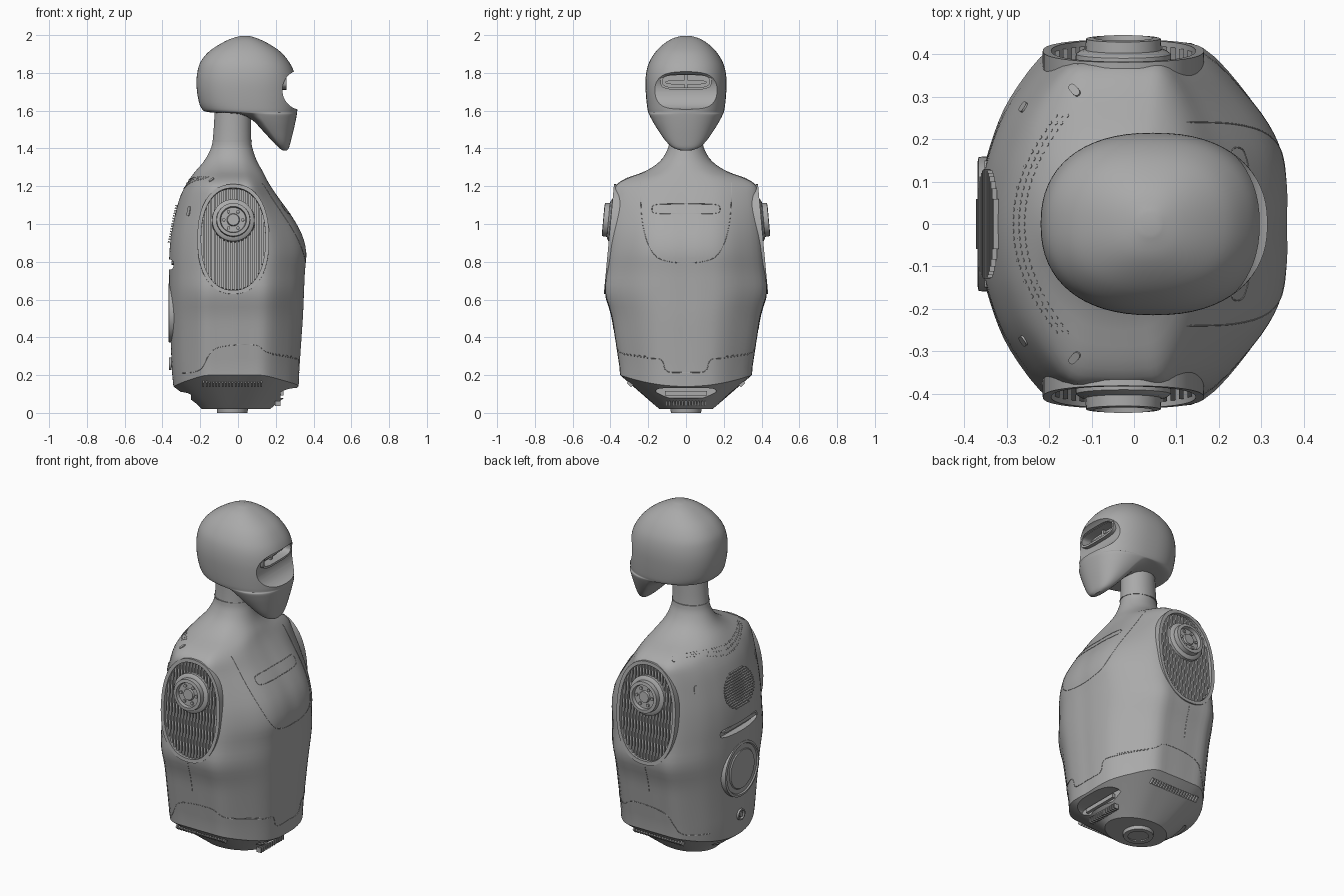
import bpy, bmesh
from math import cos, sin, pi, radians, copysign
from mathutils import Vector, Matrix
from mathutils.bvhtree import BVHTree

if "Cube" in bpy.data.objects:
    bpy.data.objects.remove(bpy.data.objects["Cube"])

grey = bpy.data.materials.new("shell grey")
grey.use_nodes = True
grey.diffuse_color = (0.4, 0.4, 0.4, 1)
grey.node_tree.nodes["Principled BSDF"].inputs["Base Color"].default_value = grey.diffuse_color


def frame(origin, u, v, w):
    m = Matrix((u, v, w)).transposed().to_4x4()
    m.translation = origin
    return m


def superpoint(t, k):
    c, s = cos(t), sin(t)
    return copysign(abs(c) ** (2 / k), c), copysign(abs(s) ** (2 / k), s)


def loop(a, b, w, cu=0, cv=0, k=2, n=32):
    """Superellipse loop in local coordinates."""
    pts = [superpoint(2 * pi * i / n, k) for i in range(n)]
    return [Vector((cu + a * p, cv + b * q, w)) for p, q in pts]


def bar(a, b, w0, w1, cu=0, cv=0):
    """Box made of two rectangular loops."""
    return [[Vector((cu + a * p, cv + b * q, w)) for p, q in ((-1, -1), (1, -1), (1, 1), (-1, 1))]
            for w in (w0, w1)]


def ring(a, b, t, w0, w1, k=2, n=48, cv=0):
    """Closed band: outer wall, face, inner wall, back."""
    return [loop(a - d, b - d, w, 0, cv, k, n) for d, w in ((0, w0), (0, w1), (t, w1), (t, w0), (0, w0))]


def loft(name, groups, m=Matrix(), mirror=False, angle=35):
    """Skin each group of loops into a closed solid, all in one object."""
    bm = bmesh.new()
    for loops in groups:
        closed = loops[0] == loops[-1]
        rows = [[bm.verts.new(m @ p) for p in l] for l in (loops[:-1] if closed else loops)]
        if closed:
            rows.append(rows[0])
        else:
            bm.faces.new(rows[0])
            bm.faces.new(rows[-1])
        for r, q in zip(rows, rows[1:]):
            for i in range(len(r)):
                j = (i + 1) % len(r)
                bm.faces.new((r[i], r[j], q[j], q[i]))
    bmesh.ops.recalc_face_normals(bm, faces=bm.faces)
    me = bpy.data.meshes.new(name)
    bm.to_mesh(me)
    bm.free()
    me.materials.append(grey)
    ob = bpy.data.objects.new(name, me)
    bpy.context.collection.objects.link(ob)
    if mirror:
        mod = ob.modifiers.new("mirror", "MIRROR")
        mod.use_axis = (False, True, False)
    smooth(ob, angle)
    return ob


def smooth(ob, angle=35):
    bpy.ops.object.select_all(action="DESELECT")
    ob.select_set(True)
    bpy.context.view_layer.objects.active = ob
    bpy.ops.object.shade_smooth_by_angle(angle=radians(angle))


def cut(ob, groups, m, mirror=False):
    cutter = loft("cutter", groups, m, mirror)
    cutter.hide_render = True
    mod = ob.modifiers.new("cut", "BOOLEAN")
    mod.operation, mod.object, mod.solver = "DIFFERENCE", cutter, "EXACT"
    bpy.context.view_layer.objects.active = ob
    bpy.ops.object.modifier_apply(modifier=mod.name)
    bpy.data.objects.remove(cutter)
    smooth(ob)


def spline(rows, steps, closed=False):
    """Catmull-Rom resampling of a list of tuples."""
    n, out = len(rows), []
    at = lambda i: Vector(rows[i % n] if closed else rows[max(0, min(n - 1, i))])
    for i in range(n if closed else n - 1):
        a, b, c, d = (at(i + j) for j in (-1, 0, 1, 2))
        for s in range(steps):
            t = s / steps
            out.append(0.5 * (2 * b + (c - a) * t + (2 * a - 5 * b + 4 * c - d) * t * t
                              + (3 * b - a - 3 * c + d) * t ** 3))
    return out if closed else out + [at(n - 1)]


# Torso: faceted oval section that becomes an ellipse at the neck
half = [(1, 0), (1, .22), (.95, .46), (.79, .7), (.5, .97), (.2, 1), (-.2, 1), (-.5, .97),
        (-.78, .7), (-.92, .44), (-.98, .22), (-1, 0)]
section = spline(half + [(x, -y) for x, y in half[-2:0:-1]], 4, True)


def torso_ring(z, back, front, width, blend, lift=0):
    cx, pts = -0.025, []
    for p in section:
        q = p.lerp(p.normalized(), blend)
        pts.append(Vector((cx + q.x * (front - cx if q.x > 0 else cx - back), q.y * width,
                           z + lift * q.y ** 2)))
    return pts


# height, back, front, half width, roundness
body = [(.22, -.35, .323, .352, 0), (.4, -.357, .335, .375, 0), (.52, -.362, .343, .395, 0),
        (.64, -.365, .348, .428, 0), (.75, -.365, .353, .418, 0), (.85, -.363, .36, .409, 0),
        (.95, -.353, .335, .4, 0), (1.05, -.333, .278, .39, 0), (1.14, -.308, .213, .382, 0),
        (1.2, -.28, .173, .373, .1), (1.24, -.255, .15, .32, .3), (1.28, -.225, .13, .215, .6),
        (1.33, -.182, .102, .14, .9), (1.39, -.148, .08, .1, 1), (1.45, -.133, .07, .088, 1),
        (1.62, -.122, .07, .085, 1)]
rows = [torso_ring(.02, -.19, .17, .14, 1), torso_ring(.045, -.215, .2, .17, .8),
        torso_ring(.14, -.342, .32, .348, 0, .06)]
rows += [torso_ring(*r, .03 * max(0, 1 - i / 3)) for i, r in enumerate(spline(body, 3))]
torso = loft("torso", [rows])
bm = bmesh.new()
bm.from_mesh(torso.data)
surface = BVHTree.FromBMesh(bm)
bm.free()

# Shoulder sockets: recessed oval grilles with a hub
tilt = radians(5.3)
side = frame((-.025, .402, .92), (1, 0, 0), (0, -sin(tilt), cos(tilt)), (0, cos(tilt), sin(tilt)))
cut(torso, [[loop(.172, .272, w, k=2.3, n=48) for w in (-.04, .1)]], side, True)
loft("shoulder_rim", [ring(.19, .292, .02, -.045, .006, 2.3, 64)], side, True)
slats = []
for i in range(-8, 9):
    u = i * .0195
    v = .268 * (1 - abs(u / .172) ** 2.3) ** (1 / 2.3)
    slats.append(bar(.0055, v, -.042, -.006, u))
loft("shoulder_grille", slats, side, True)
hub = [loop(r, r, w, 0, .1) for r, w in ((.115, -.045), (.112, .008), (.1, .016), (.09, .018), (.088, .044),
                                         (.07, .046), (.066, .026), (.034, .026), (.03, .036))]
loft("shoulder_hub", [hub], side, True)
bolts = [[loop(.009, .009, w, .05 * cos(i * pi / 3), .1 + .05 * sin(i * pi / 3), n=8) for w in (.02, .034)]
         for i in range(6)]
loft("hub_bolts", bolts, side, True)

# Underside: slots, vents and mounting plate
front = lambda x, z: frame((x, 0, z), (0, 1, 0), (0, 0, 1), (1, 0, 0))
rear = lambda x, z: frame((x, 0, z), (0, 1, 0), (0, 0, 1), (-1, 0, 0))
cut(torso, [[loop(.16, .027, w, k=5) for w in (0, .3)]], front(.225, .105))
cut(torso, [[loop(.12, .025, w, k=5) for w in (0, .3)]], rear(-.25, .085))
loft("front_slot_bar", [bar(.11, .012, 0, .02)], front(.222, .105))
loft("front_vent", [bar(.004, .014, 0, .03, i * .017) for i in range(-6, 7)], front(.195, .05))
loft("side_vent", [bar(.004, .016, -.04, .004, -.03 + i * .017) for i in range(-9, 10)],
     frame((0, .3, .15), (1, 0, 0), (0, .74, .67), (0, .67, -.74)), True)
loft("mounting_plate", [[loop(r, r, z, -.03) for r, z in ((.07, .01), (.06, .01), (.055, 0), (.08, 0), (.083, .025))]])

# Back: speaker, handle slot, round cover and connector
cut(torso, [[loop(.17, .027, w, k=4) for w in (0, .1)]], rear(-.325, .785))
loft("handle", [[loop(.15, .011, w, k=4) for w in (0, .03)]], rear(-.322, .795))
loft("back_cover", [[loop(r, r, w, n=48) for r, w in ((.16, 0), (.158, .03), (.145, .033), (.14, .026),
                                                    (.115, .026), (.11, .032), (.03, .033))]], rear(-.336, .53))
speaker = []
for i in range(-7, 8):
    v = i * .014
    u = .13 * (1 - (v / .11) ** 2) ** .5
    speaker.append(bar(u, .0035, 0, .012, 0, v))
loft("speaker_grille", speaker, frame((-.34, 0, 1), (0, 1, 0), (.2, 0, .98), (-.98, 0, .2)))
loft("back_connector", [ring(.032, .032, .008, 0, .012, n=24), [loop(.014, .014, w) for w in (0, .01)]], rear(-.352, .26))


# Small parts laid on the torso surface
def placed(origin, direction):
    hit, normal = surface.ray_cast(Vector(origin), Vector(direction))[:2]
    return hit, normal


dots = []
for col in range(3):
    for i in range(-15, 16):
        y = i * .017
        hit, nor = placed((-.285 + col * .013 + 1.55 * y * y, y, 2), (0, 0, -1))
        m = Matrix.Translation(hit) @ nor.to_track_quat("Z", "Y").to_matrix().to_4x4()
        dots.append([[m @ p for p in loop(.005, .005, w, n=8)] for w in (-.004, .0015)])
loft("shoulder_vent_dots", dots)
pills = []
for origin, size in (((-.26, .275, 2), .026), ((-.14, .315, 2), .018)):
    hit, nor = placed(origin, (0, 0, -1))
    m = Matrix.Translation(hit) @ nor.to_track_quat("Z", "Y").to_matrix().to_4x4()
    pills.append([[m @ p for p in loop(size * .5, size, w, k=3, n=20)] for w in (-.006, .004)])
loft("shoulder_buttons", pills, mirror=True)


def seam(name, pts, direction, closed=False):
    """Fine panel line projected onto the torso from outside."""
    d = Vector(direction)
    hits = [placed(Vector(p) - d * 2, d)[0] for p in spline(pts, 8, closed)]
    cu = bpy.data.curves.new(name, "CURVE")
    cu.dimensions, cu.bevel_depth, cu.bevel_resolution = "3D", .0018, 0
    sp = cu.splines.new("POLY")
    sp.points.add(len(hits) - 1)
    for p, h in zip(sp.points, hits):
        p.co = (*h, 1)
    sp.use_cyclic_u = closed
    cu.materials.append(grey)
    bpy.context.collection.objects.link(bpy.data.objects.new(name, cu))


bib = [(0, .24, 1.22), (0, .235, 1.05), (0, .21, .92), (0, .16, .83), (0, .08, .8), (0, 0, .795)]
seam("bib_seam", bib + [(0, -y, z) for _, y, z in bib[-2::-1]], (-1, 0, 0))
seam("chest_bar", [tuple(front(0, 1.08) @ p) for p in loop(.18, .026, 0, k=5, n=16)], (-1, 0, 0), True)
seam("waist_seam", [(0, y, z) for y, z in ((-.33, .31), (-.2, .29), (-.13, .28), (-.1, .22), (0, .215),
                                           (.1, .22), (.13, .28), (.2, .29), (.33, .31))], (-1, 0, 0))
for s in (-1, 1):
    seam("side_seam", [(-.03, 0, z) for z in (.62, .53, .44)], (0, s, 0))
    seam("hip_seam", [(x, 0, z) for x, z in ((-.3, .21), (-.2, .23), (-.12, .34), (.08, .36), (.16, .32), (.29, .3))],
         (0, s, 0))
loft("neck_seam", [ring(.105, .093, .012, 1.437, 1.442)], Matrix.Translation((-.031, 0, 0)))

# Head: height, back, front, half width, position of the widest point
skull = [(1.39, .235, .26, .03, .4), (1.405, .215, .27, .07, .35), (1.44, .18, .28, .108, .3),
         (1.5, .125, .295, .15, .25), (1.55, .075, .306, .18, .25), (1.582, 0, .312, .196, .35),
         (1.592, -.155, .313, .2, .48), (1.615, -.195, .315, .205, .5), (1.68, -.214, .315, .212, .5),
         (1.75, -.22, .309, .215, .5), (1.81, -.214, .295, .209, .5), (1.86, -.197, .269, .193, .5),
         (1.91, -.157, .227, .162, .5), (1.95, -.1, .17, .122, .5), (1.98, -.04, .11, .076, .5),
         (1.996, .015, .06, .025, .5)]


def head_ring(z, back, front_x, width, mid):
    cx = back + (front_x - back) * mid
    pts = [superpoint(2 * pi * i / 64, 2.3) for i in range(64)]
    return [Vector((cx + p * (front_x - cx if p > 0 else cx - back), q * width, z)) for p, q in pts]


head = loft("head", [[head_ring(*r) for r in spline(skull, 4)]], angle=50)
# Scooped face with a visor slot
cut(head, [[loop(.1, .105, w, n=64) for w in (-.4, .4)]], frame((.335, 0, 1.71), (1, 0, 0), (0, 0, 1), (0, 1, 0)))
cut(head, [[loop(.125, .036, w, k=3.5) for w in (0, .2)]], front(.2, 1.755))
loft("visor_rim", [ring(.135, .045, .012, 0, .035, 3.5)], front(.222, 1.755))
loft("visor_lens", [[loop(.11, .012, w, k=3) for w in (0, .025)]], front(.195, 1.75))
loft("visor_brace", [bar(.008, .034, 0, .022)], front(.198, 1.755))
